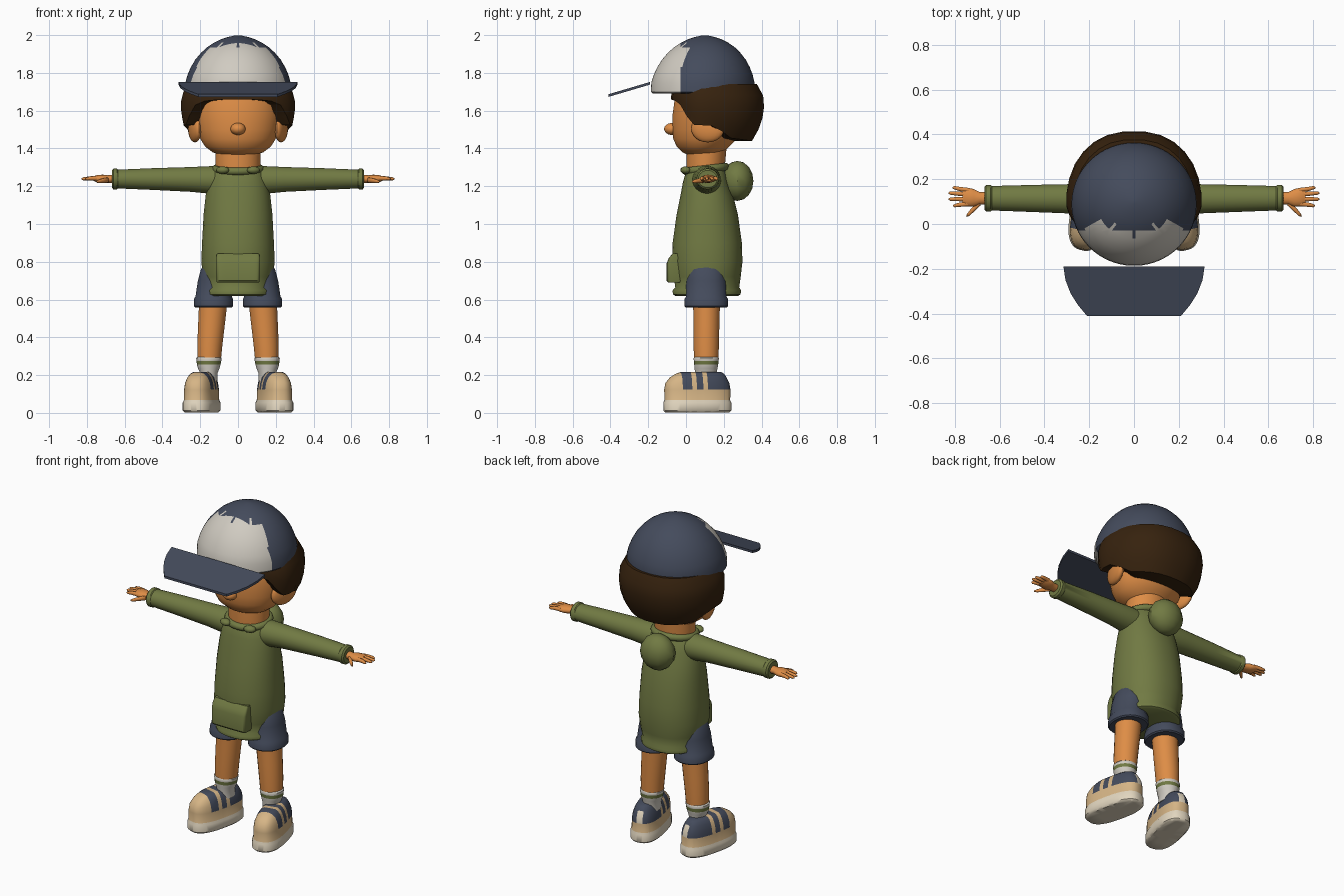
import bpy, bmesh, math
from mathutils import Matrix, Vector


def material(name, r, g, b):
    lin = [((c / 255 + 0.055) / 1.055) ** 2.4 for c in (r, g, b)]
    m = bpy.data.materials.new(name)
    m.diffuse_color = (*lin, 1)
    return m


SKIN = material("skin orange", 222, 141, 70)
HAIR = material("hair brown", 54, 34, 14)
NAVY = material("navy", 68, 75, 92)
WHITE = material("off white", 208, 203, 193)
GREEN = material("olive green", 113, 122, 67)
TAN = material("tan", 214, 181, 134)
CREAM = material("cream", 226, 214, 191)


def make(bm, name, mats, mirror=False, rule=None, angle=40):
    """Turn a bmesh into a named, smooth shaded object."""
    bmesh.ops.recalc_face_normals(bm, faces=bm.faces)
    if rule:
        for f in bm.faces:
            f.material_index = rule(f.calc_center_median())
    me = bpy.data.meshes.new(name)
    bm.to_mesh(me)
    bm.free()
    for m in mats:
        me.materials.append(m)
    me.shade_smooth()
    me.set_sharp_from_angle(angle=math.radians(angle))
    ob = bpy.data.objects.new(name, me)
    bpy.context.collection.objects.link(ob)
    if mirror:
        ob.modifiers.new("mirror", "MIRROR")
    return ob


def skin_rings(bm, rings):
    """Bridge rings of points and close both ends."""
    vs = [[bm.verts.new(p) for p in r] for r in rings]
    n = len(vs[0])
    for a, b in zip(vs, vs[1:]):
        for i in range(n):
            j = (i + 1) % n
            bm.faces.new((a[i], a[j], b[j], b[i]))
    bm.faces.new(vs[0])
    bm.faces.new(vs[-1])
    return bm


def loft(stations, axis="z", n=24, p=2.0, bm=None):
    """Stations are (position, centre u, centre v, radius u, radius v)."""
    rings = []
    for w, cu, cv, ru, rv in stations:
        ring = []
        for i in range(n):
            a = 2 * math.pi * (i + 0.5) / n
            c, s = math.cos(a), math.sin(a)
            u = cu + ru * math.copysign(abs(c) ** (2 / p), c)
            v = cv + rv * math.copysign(abs(s) ** (2 / p), s)
            ring.append((u, v, w) if axis == "z" else (w, u, v))
        rings.append(ring)
    return skin_rings(bm or bmesh.new(), rings)


def ball(c, r, rot=0, seg=20, rows=12):
    bm = bmesh.new()
    m = Matrix.Translation(c) @ Matrix.Rotation(rot, 4, "Z") @ Matrix.Diagonal((*r, 1))
    bmesh.ops.create_uvsphere(bm, u_segments=seg, v_segments=rows, radius=1, matrix=m)
    return bm


def cut(bm, co, no):
    bmesh.ops.bisect_plane(bm, geom=bm.verts[:] + bm.edges[:] + bm.faces[:],
                           plane_co=co, plane_no=no)


def interp(x, pts):
    if x <= pts[0][0]:
        return pts[0][1]
    for (x0, y0), (x1, y1) in zip(pts, pts[1:]):
        if x <= x1:
            return y0 + (y1 - y0) * (x - x0) / (x1 - x0)
    return pts[-1][1]


# Cap dome with pale front panel
dome = [(1.69, .262), (1.70, .274), (1.75, .273), (1.79, .262), (1.83, .245), (1.87, .222),
        (1.905, .193), (1.935, .162), (1.96, .125), (1.978, .088), (1.99, .052), (1.999, .012)]
bm = loft([(z, 0, .087 + .013 * (z - 1.69) / .31, r * 1.02, r) for z, r in dome], n=72)
cut(bm, (0, -.03, 0), (0, 1, 0))
make(bm, "cap", [NAVY, WHITE], rule=lambda c: int(
    c.y < interp(abs(c.x), [(0, -.05), (.06, -.035), (.13, .015), (.17, .01), (.22, -.03)])))

# Cap brim
side = [(.315, -.19), (.306, -.25), (.283, -.31), (.25, -.362), (.21, -.41)]
outline = side + [(-x, y) for x, y in reversed(side)]
make(skin_rings(bmesh.new(), [[(x, y, 1.745 + (y + .19) * .295 + t) for x, y in outline]
                              for t in (-.007, .007)]), "cap_brim", [NAVY])

# Hair, with a hem that drops from fringe to nape
hem = [(-1, 1.66), (-.75, 1.645), (-.6, 1.59), (-.38, 1.525), (.3, 1.52), (.36, 1.46), (1, 1.44)]
swell = [(1.43, .78), (1.53, .96), (1.62, 1), (1.68, .985), (1.74, .88)]
rings = []
for k in range(7):
    ring = []
    for i in range(28):
        a = 2 * math.pi * (i + .5) / 28
        c, s = math.cos(a), math.sin(a)
        z = 1.74 + (interp(s, hem) - 1.74) * min(k, 5) / 5
        f = interp(z, swell) * (.6 if k == 6 else 1)
        ring.append((.305 * math.copysign(abs(c) ** .85, c) * f,
                     .1 + (.315 if s > 0 else .183) * s * f, z))
    rings.append(ring)
make(skin_rings(bmesh.new(), rings), "hair", [HAIR], angle=35)

# Head, neck, nose, ears
make(loft([(1.365, 0, .095, .09, .085), (1.38, 0, .09, .135, .11), (1.41, 0, .09, .175, .14),
           (1.45, 0, .1, .2, .168), (1.5, 0, .105, .215, .178), (1.57, 0, .11, .225, .183),
           (1.65, 0, .11, .225, .172), (1.73, 0, .11, .2, .15)], n=32), "head", [SKIN], angle=60)
make(loft([(1.26, 0, .105, .115, .1), (1.32, 0, .105, .12, .103), (1.42, 0, .11, .122, .107)]),
     "neck", [SKIN])
make(ball((0, -.073, 1.503), (.04, .043, .032)), "nose", [SKIN])
make(ball((.228, .115, 1.505), (.03, .09, .073), -.25), "ear", [SKIN], True)

# Hoodie body
make(loft([(.62, 0, .11, .163, .168), (.628, 0, .11, .178, .18), (.648, 0, .11, .18, .182),
           (.665, 0, .1125, .172, .17), (.72, 0, .1125, .186, .178), (.8, 0, .1125, .195, .187),
           (.9, 0, .1125, .191, .184), (1.05, 0, .1125, .183, .163), (1.15, 0, .11, .172, .14),
           (1.22, 0, .105, .158, .122), (1.28, 0, .105, .138, .105), (1.31, 0, .105, .105, .085)],
          n=32, p=2.2), "hoodie_body", [GREEN], angle=50)

# Front pocket
make(loft([(.69, 0, -.06, .112, .034), (.70, 0, -.06, .115, .043), (.79, 0, -.06, .115, .043),
           (.82, 0, -.055, .115, .036), (.845, 0, -.05, .112, .02)], p=7, n=32),
     "front_pocket", [GREEN])

# Sleeves with cuffs
make(loft([(.06, .105, 1.23, .075, .07), (.14, .11, 1.233, .075, .074), (.25, .112, 1.236, .067, .066),
           (.45, .114, 1.238, .061, .058), (.635, .115, 1.238, .055, .05),
           (.64, .115, 1.238, .059, .055), (.66, .115, 1.238, .059, .055),
           (.668, .115, 1.238, .05, .046)], "x"), "sleeve", [GREEN], True)

# Hands: palm, four fingers and a thumb
bm = loft([(.64, .115, 1.238, .028, .024), (.69, .115, 1.238, .028, .02), (.715, .117, 1.239, .04, .022),
           (.745, .12, 1.24, .043, .02), (.765, .122, 1.24, .036, .012)], "x", 14)
for y0, y1, tip in ((.09, .082, .808), (.111, .111, .828), (.132, .138, .828), (.151, .162, .81)):
    loft([(.74, y0, 1.242, .011, .012), (.78, (y0 + y1) / 2, 1.242, .010, .011),
          (tip - .008, y1, 1.239, .008, .008), (tip, y1, 1.239, .003, .003)], "x", 10, bm=bm)
loft([(.685, .098, 1.233, .016, .014), (.71, .073, 1.23, .015, .013), (.735, .048, 1.226, .012, .01),
      (.748, .036, 1.224, .005, .005)], "x", 10, bm=bm)
make(bm, "hand", [SKIN], True, angle=60)

# Collar roll, its front folds, and the hanging hood
rings = []
for i in range(33):
    a = 2 * math.pi * i / 32
    rings.append([((.118 + .023 * math.cos(b)) * math.cos(a), .105 + (.103 + .023 * math.cos(b)) * math.sin(a),
                   1.291 + .012 * math.sin(a) + .021 * math.sin(b))
                  for b in [2 * math.pi * j / 10 for j in range(10)]])
bm = skin_rings(bmesh.new(), rings)
bmesh.ops.delete(bm, geom=[f for f in bm.faces if len(f.verts) > 4], context="FACES_ONLY")
bmesh.ops.remove_doubles(bm, verts=bm.verts, dist=1e-4)
make(bm, "collar", [GREEN], angle=60)
make(ball((.082, -.003, 1.285), (.036, .026, .02), .3, 12, 8), "collar_fold", [GREEN], True)
make(ball((0, .272, 1.228), (.105, .085, .106), 0, 12, 8), "hood", [GREEN], angle=35)

# Shorts with turned cuffs
make(loft([(.558, .13, .107, .098, .11), (.565, .13, .107, .105, .117), (.605, .13, .107, .103, .115),
           (.615, .129, .107, .097, .108), (.7, .117, .107, .096, .108),
           (.76, .105, .107, .092, .1), (.8, .095, .107, .075, .08)], p=2.2), "shorts_leg", [NAVY], True)

# Legs and striped socks
make(loft([(.27, .153, .107, .062, .064), (.36, .149, .107, .067, .068),
           (.46, .141, .108, .071, .069), (.6, .13, .109, .076, .072)]), "leg", [SKIN], True)
make(loft([(.17, .153, .105, .046, .056), (.21, .154, .105, .046, .057), (.235, .155, .106, .057, .061),
           (.255, .155, .107, .063, .064), (.275, .154, .107, .066, .066),
           (.29, .154, .107, .068, .068), (.296, .154, .107, .062, .063)]), "sock", [WHITE, GREEN], True,
     lambda c: int(.256 < c.z < .274), 50)

# Shoes: sole, toe and striped navy upper, turned outward
bm = loft([(0, 0, 0, .077, .172), (.01, 0, 0, .087, .182), (.052, 0, 0, .087, .182),
           (.064, 0, 0, .081, .176), (.12, 0, 0, .079, .178), (.155, 0, 0, .074, .172),
           (.185, 0, .005, .064, .152), (.204, 0, .014, .052, .13), (.214, 0, .02, .038, .108)],
          n=40, p=2.6)
stripes = (-.095, -.045, -.02, .015, .04, .155)
for y in stripes:
    cut(bm, (0, y, 0), (0, 1, 0))
for x in (-.018, .018):
    cut(bm, (x, 0, 0), (1, 0, 0))


def shoe_rule(c):
    if c.z < .063:
        return 0
    if c.z < .121 or c.y < stripes[0]:
        return 1
    if any(a < c.y < b for a, b in (stripes[1:3], stripes[3:5])):
        return 1
    return 0 if c.y > stripes[5] and abs(c.x) < .018 else 2


ob = make(bm, "shoe", [CREAM, TAN, NAVY], True, shoe_rule, 45)
ob.data.transform(Matrix.Translation(Vector((.193, .06, .003))) @ Matrix.Rotation(math.radians(13), 4, "Z"))
